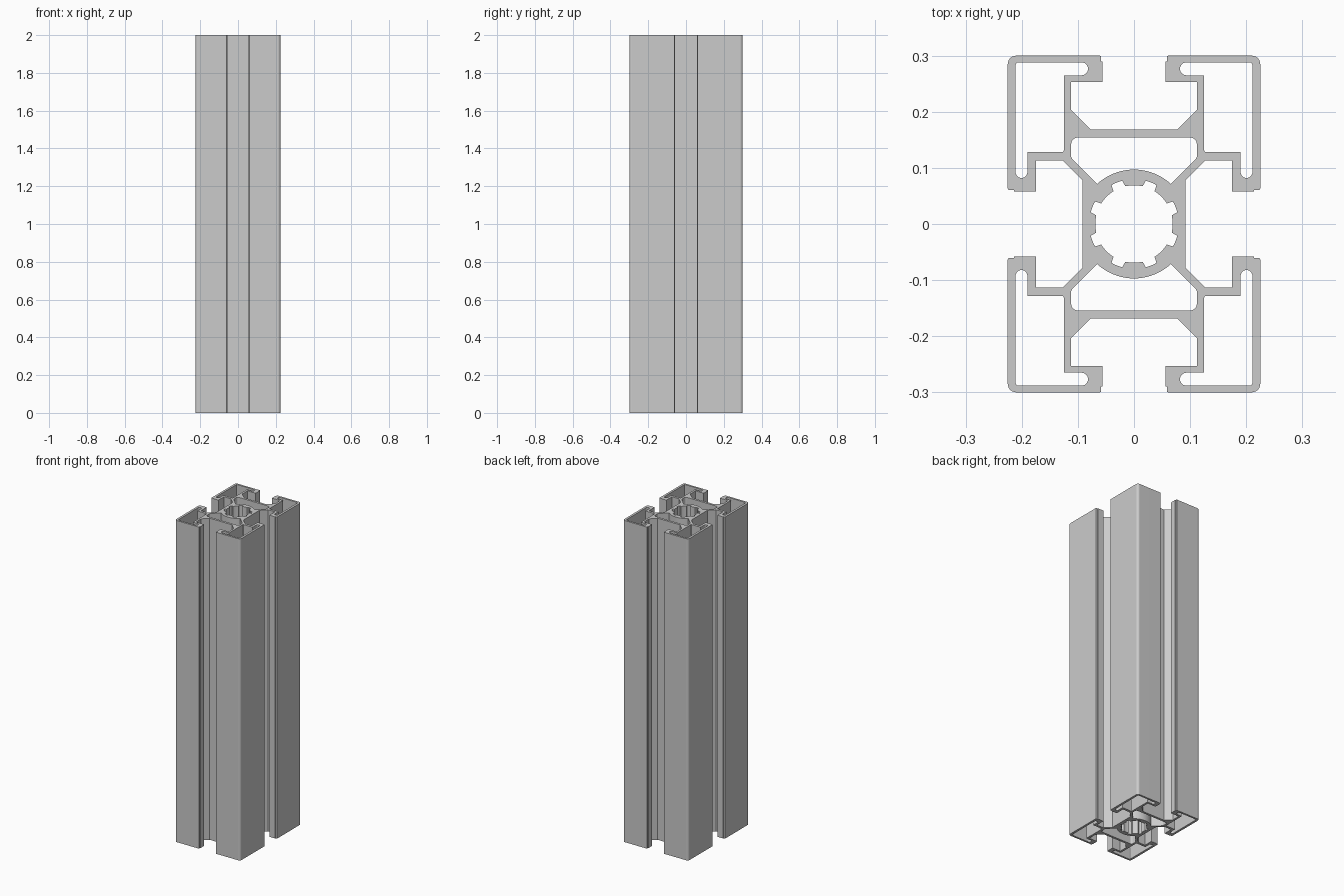
import bpy, bmesh
from math import sin, cos, tan, radians
from mathutils import Vector

cube = bpy.data.objects.get("Cube")
if cube:
    bpy.data.objects.remove(cube, do_unlink=True)

LENGTH = 2.0


def fillet(points, steps=6):
    """Closed outline from (x, y, radius) corners, rounding where radius > 0."""
    out = []
    for i, (x, y, r) in enumerate(points):
        p = Vector((x, y))
        if r == 0:
            out.append(p)
            continue
        u = (Vector(points[i - 1][:2]) - p).normalized()
        v = (Vector(points[(i + 1) % len(points)][:2]) - p).normalized()
        half = u.angle(v) / 2
        centre = p + (u + v).normalized() * (r / sin(half))
        a = (p + u * (r / tan(half)) - centre).normalized()
        b = (p + v * (r / tan(half)) - centre).normalized()
        sweep = a.angle(b)
        for k in range(steps + 1):
            t = k / steps
            arm = a * sin((1 - t) * sweep) + b * sin(t * sweep)
            out.append(centre + arm * (r / sin(sweep)))
    return out


def polar(radius, degrees):
    return (radius * cos(radians(degrees)), radius * sin(radians(degrees)), 0)


def flip(points, sx, sy):
    return [(x * sx, y * sy, r) for x, y, r in points]


# Outer outline of one quarter, from the side slot round to the end slot
quarter = [
    (0.092, 0.078, 0), (0.127, 0.113, 0), (0.175, 0.113, 0), (0.175, 0.058, 0),
    (0.214, 0.058, 0), (0.214, 0.061, 0), (0.225, 0.061, 0.002),
    (0.225, 0.3, 0.015), (0.059, 0.3, 0.002), (0.059, 0.29, 0),
    (0.056, 0.29, 0), (0.056, 0.253, 0), (0.112, 0.253, 0),
    (0.112, 0.203, 0), (0.077, 0.168, 0),
]
outer = (quarter + flip(quarter, -1, 1)[::-1]
         + flip(quarter, -1, -1) + flip(quarter, 1, -1)[::-1])

# Hollow corner chamber with round-ended undercuts behind the slot lips
corner = [
    (0.19, 0.082, 0.0104), (0.211, 0.082, 0.0104), (0.211, 0.288, 0.005),
    (0.082, 0.288, 0.0114), (0.082, 0.265, 0.0114), (0.125, 0.265, 0),
    (0.125, 0.128, 0.004), (0.19, 0.128, 0),
]

# Middle chamber between the end slot and the round core
chamber = [(-0.112, 0.118, 0.008), (-0.112, 0.154, 0.012),
           (0.112, 0.154, 0.012), (0.112, 0.118, 0.008)]
chamber += [polar(0.097, 47.5 + 85 * k / 20) for k in range(21)]

# Core bore with eight shallow grooves between broad ribs
bore = []
for i in range(8):
    a = i * 45
    bore += [polar(0.069, a + d) for d in (-13, -6.5, 0, 6.5, 13)]
    bore += [polar(0.08, a + d) for d in (15, 20, 25, 30)]

loops = [outer, bore, chamber, flip(chamber, 1, -1)]
loops += [flip(corner, sx, sy) for sx in (1, -1) for sy in (1, -1)]

# Extrude the filled section into the bar
curve = bpy.data.curves.new("slotted_bar", "CURVE")
curve.dimensions = "2D"
curve.fill_mode = "BOTH"
curve.extrude = LENGTH / 2
for loop in loops:
    pts = fillet(loop)
    spline = curve.splines.new("POLY")
    spline.points.add(len(pts) - 1)
    for sp, p in zip(spline.points, pts):
        sp.co = (p.x, p.y, 0, 1)
    spline.use_cyclic_u = True

bar = bpy.data.objects.new("slotted_bar", curve)
bpy.context.collection.objects.link(bar)
bar.location.z = LENGTH / 2
bpy.ops.object.select_all(action="DESELECT")
bar.select_set(True)
bpy.context.view_layer.objects.active = bar
bpy.ops.object.convert(target="MESH")
bar = bpy.context.view_layer.objects.active

# Weld caps to walls
bm = bmesh.new()
bm.from_mesh(bar.data)
bmesh.ops.remove_doubles(bm, verts=bm.verts, dist=0.00002)
bmesh.ops.recalc_face_normals(bm, faces=bm.faces)
bm.to_mesh(bar.data)
bm.free()

# Smooth only the rounded corners, keeping the broad walls flat
bpy.ops.object.shade_smooth_by_angle(angle=radians(30))
weighted = bar.modifiers.new("flat_walls", "WEIGHTED_NORMAL")
weighted.keep_sharp = True

# Plain grey metal
grey = bpy.data.materials.new("grey_metal")
grey.use_nodes = True
colour = (0.6, 0.6, 0.6, 1)
grey.diffuse_color = colour
grey.node_tree.nodes["Principled BSDF"].inputs["Base Color"].default_value = colour
bar.data.materials.clear()
bar.data.materials.append(grey)
